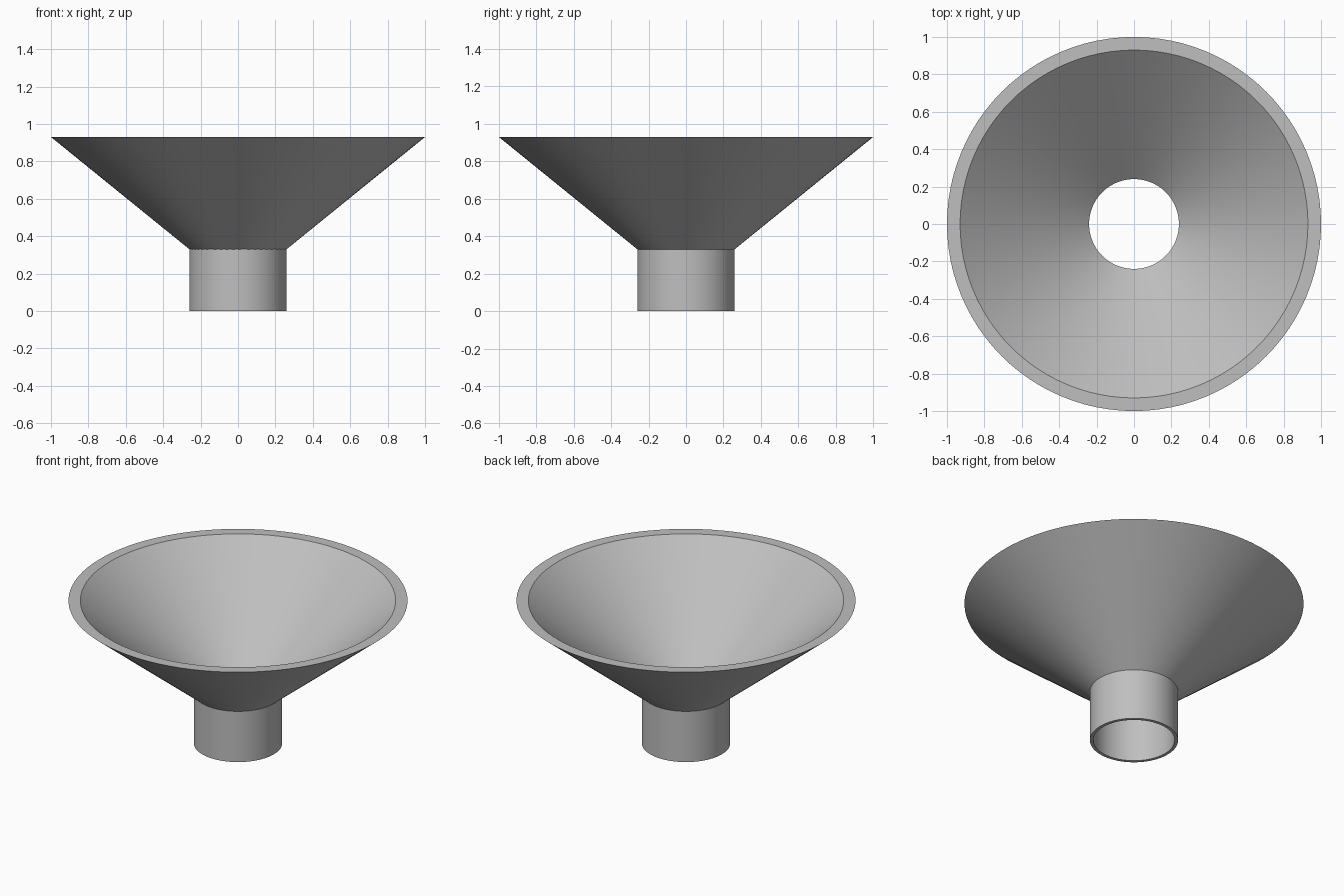
import bpy
import bmesh
import math

if "Cube" in bpy.data.objects:
    bpy.data.objects.remove(bpy.data.objects["Cube"], do_unlink=True)

grey = bpy.data.materials.new("plain grey")
grey.use_nodes = True
colour = (0.52, 0.52, 0.52, 1)
grey.diffuse_color = colour
grey.node_tree.nodes["Principled BSDF"].inputs["Base Color"].default_value = colour

SEGMENTS = 96


def revolve(name, profile):
    """Spin a closed (radius, height) outline around z."""
    bm = bmesh.new()
    verts = [bm.verts.new((r, 0, z)) for r, z in profile]
    edges = [bm.edges.new((a, b)) for a, b in zip(verts, verts[1:] + verts[:1])]
    bmesh.ops.spin(bm, geom=verts + edges, cent=(0, 0, 0), axis=(0, 0, 1),
                   angle=math.tau, steps=SEGMENTS, use_merge=True)
    bmesh.ops.remove_doubles(bm, verts=bm.verts, dist=1e-5)
    bmesh.ops.recalc_face_normals(bm, faces=bm.faces)
    mesh = bpy.data.meshes.new(name)
    bm.to_mesh(mesh)
    bm.free()
    mesh.materials.append(grey)
    obj = bpy.data.objects.new(name, mesh)
    bpy.context.collection.objects.link(obj)
    bpy.ops.object.select_all(action='DESELECT')
    obj.select_set(True)
    bpy.context.view_layer.objects.active = obj
    bpy.ops.object.shade_smooth_by_angle(angle=math.radians(30))
    return obj


# Spout and flared cone as one continuous hollow wall
spout_out, spout_in = 0.26, 0.24
rim_out, rim_in = 1.0, 0.93
neck, top = 0.33, 0.93
revolve("funnel", [(spout_out, 0), (spout_out, neck), (rim_out, top),
                   (rim_in, top), (spout_in, neck), (spout_in, 0)])
